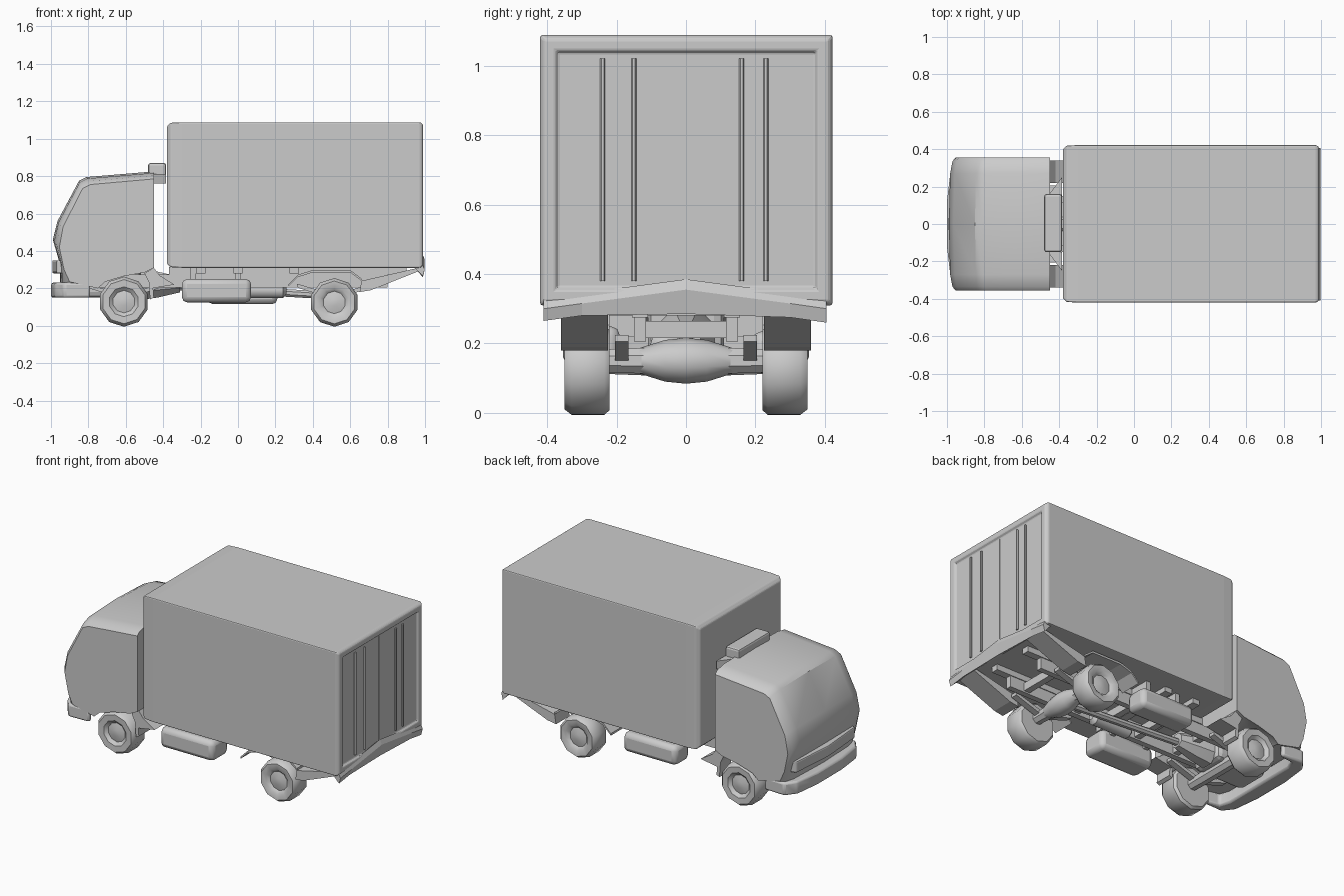
import bpy, bmesh, math
from mathutils import Vector

if "Cube" in bpy.data.objects:
    bpy.data.objects.remove(bpy.data.objects["Cube"])


def loft(name, rings, smooth=None, bevel=0):
    """Skin a list of equal-length point rings and cap both ends."""
    bm = bmesh.new()
    vs = [[bm.verts.new(p) for p in r] for r in rings]
    n = len(vs[0])
    for a, b in zip(vs, vs[1:]):
        for i in range(n):
            bm.faces.new((a[i], a[(i + 1) % n], b[(i + 1) % n], b[i]))
    bm.faces.new(vs[0])
    bm.faces.new(vs[-1])
    bmesh.ops.recalc_face_normals(bm, faces=bm.faces)
    me = bpy.data.meshes.new(name)
    bm.to_mesh(me)
    bm.free()
    ob = bpy.data.objects.new(name, me)
    bpy.context.collection.objects.link(ob)
    if bevel:
        m = ob.modifiers.new("bevel", 'BEVEL')
        m.width = bevel
        m.segments = 2
        m.limit_method = 'ANGLE'
    if smooth:
        bpy.context.view_layer.objects.active = ob
        ob.select_set(True)
        bpy.ops.object.shade_smooth_by_angle(angle=math.radians(smooth))
        ob.select_set(False)
    return ob


def side_prism(name, pts, y0, y1, **k):
    return loft(name, [[(x, y, z) for x, z in pts] for y in (y0, y1)], **k)


def plan_prism(name, pts, z0, z1, **k):
    return loft(name, [[(x, y, z) for x, y in pts] for z in (z0, z1)], **k)


def box(name, x0, x1, y0, y1, z0, z1, **k):
    return plan_prism(name, [(x0, y0), (x1, y0), (x1, y1), (x0, y1)], z0, z1, **k)


def lathe(name, origin, axis, prof, n=10, smooth=40):
    """Turn (distance along axis, radius) pairs around an axis."""
    q = Vector((0, 0, 1)).rotation_difference(Vector(axis))
    o = Vector(origin)
    rings = [[o + q @ Vector((r * math.cos(t), r * math.sin(t), d))
              for t in [2 * math.pi * (i + .5) / n for i in range(n)]] for d, r in prof]
    return loft(name, rings, smooth=smooth)


def rect_ring(x, inset):
    y0, y1, z0, z1 = -.42 + inset, .422 - inset, .31 + inset, 1.088 - inset
    return [(x, y0, z0), (x, y1, z0), (x, y1, z1), (x, y0, z1)]


# Cargo box: softened front edge, full walls, recessed rear doors
loft("cargo_box", [rect_ring(-.38, .022), rect_ring(-.36, .003), rect_ring(-.3, 0),
                   rect_ring(.975, 0), rect_ring(.99, .012), rect_ring(.99, .045),
                   rect_ring(.978, .05)], bevel=.012)
box("door_seam", .975, .982, -.006, .006, .38, 1.03)
for y in (-.24, -.15, .16, .23):
    lathe("door_lock_rod", (.982, y, .38), (0, 0, 1), [(0, .007), (.64, .007)], n=6)

# Rear sill: a bar that thickens downwards at the corners
loft("rear_sill", [[(.94, y, .315), (.985, y, top), (.998, y, top - .03), (.988, y, low)]
                   for y, top, low in ((-.41, .33, .265), (-.3, .345, .28), (0, .385, .285),
                                       (.3, .345, .275), (.405, .33, .26))])

# Cab: slices blend from the side outline to the fuller centre outline
edge = [(-.45, .31), (-.45, .785), (-.79, .755), (-.83, .735), (-.935, .53), (-.955, .42),
        (-.93, .30), (-.90, .235), (-.75, .20), (-.71, .235), (-.61, .265), (-.50, .285)]
centre = [(-.45, .31), (-.45, .825), (-.81, .795), (-.85, .775), (-.965, .56), (-.99, .46),
          (-.955, .34), (-.95, .225), (-.76, .225), (-.71, .265), (-.61, .28), (-.50, .29)]
slices = [(.355, 0), (.335, .45), (.27, .8), (0, 1)]
slices = [(-y, w) for y, w in slices] + [(y, w) for y, w in slices[-2::-1]]
loft("cab", [[(a[0] + (b[0] - a[0]) * w, y, a[1] + (b[1] - a[1]) * w)
              for a, b in zip(edge, centre)] for y, w in slices], smooth=35)

# Cab front: grille band and wrap-round bumper
plan_prism("grille_band", [(-.91, -.31), (-.97, -.29), (-.993, 0), (-.97, .29), (-.91, .31)],
           .28, .35, bevel=.008)
bump = [(-.79, .35), (-.93, .355), (-.98, .29), (-1, .12)]
inner = [(-.79, .32), (-.88, .31), (-.90, .25)]
outline = ([(x, -y) for x, y in bump] + bump[::-1] + inner
           + [(x, -y) for x, y in inner[::-1]])
plan_prism("front_bumper", outline, .15, .23, smooth=35, bevel=.012)
for s in (-1, 1):
    side_prism("cab_step", [(-.50, .28), (-.45, .31), (-.42, .27), (-.34, .22), (-.46, .20)],
               s * .22, s * .34)

# Air intake behind the cab roof
plan_prism("air_intake", [(-.48, -.15), (-.48, .16), (-.385, .16), (-.385, -.15)],
           .77, .87, bevel=.012)
for s in (-1, 1):
    plan_prism("intake_wing", [(-.46, s * .15), (-.385, s * .25), (-.385, s * .15)], .76, .81)

# Wheels with shallow hubs
for x, r in ((-.61, .134), (.515, .13)):
    for s in (-1, 1):
        lathe("wheel", (x, s * .22, r * .96), (0, s, 0),
              [(0, .04), (0, .08), (0, r * .9), (.015, r), (.11, r), (.13, r * .88),
               (.128, .08), (.11, .06), (.12, .02)], n=10)

# Axles and differential
for x, z in ((-.61, .145), (.515, .15)):
    lathe("axle", (x, -.24, z), (0, 1, 0), [(0, .035), (.12, .04), (.36, .04), (.48, .035)], n=8)
lathe("differential", (.515, -.14, .15), (0, 1, 0),
      [(0, .035), (.08, .06), (.14, .066), (.20, .06), (.28, .035)], n=10)

# Chassis rails, cross members and floor bearers
for s in (-1, 1):
    box("chassis_rail", -.88, .80, s * .115, s * .15, .205, .275)
    box("floor_bearer", -.37, .90, s * .11, s * .155, .275, .315)
    for x in (-.61, .515):
        side_prism("leaf_spring", [(x - .2, .225), (x, .165), (x + .2, .225),
                                   (x + .2, .205), (x, .14), (x - .2, .205)], s * .165, s * .205)
for x in (-.80, -.40, -.12, .12, .32, .68):
    box("cross_member", x - .02, x + .02, -.13, .13, .215, .265)
for x in (-.20, 0, .30):
    box("floor_cross_bearer", x - .025, x + .025, -.30, .30, .28, .315)

# Engine, gearbox, drive shaft and exhaust
box("engine", -.87, -.52, -.11, .11, .15, .34, bevel=.03)
lathe("gearbox", (-.53, 0, .22), (1, 0, 0), [(0, .09), (.1, .075), (.22, .045)], n=8)
lathe("drive_shaft", (-.32, 0, .21), (1, 0, -.06), [(0, .022), (.80, .022)], n=8)
lathe("exhaust_silencer", (-.02, -.06, .19), (1, 0, 0),
      [(0, .02), (.02, .045), (.26, .045), (.28, .02)], n=10)

# Fuel tank and battery box hung on the sides
box("fuel_tank", -.30, .07, -.35, -.19, .125, .25, bevel=.028, smooth=40)
box("side_tank", -.16, .21, .19, .33, .115, .235, bevel=.028, smooth=40)
for s, xs in ((-1, (-.24, 0)), (1, (-.08, .13))):
    for x in xs:
        box("tank_bracket", x - .015, x + .015, s * .14, s * .28, .22, .31)

# Rear mudguards and sloping flaps
arch = [(.27, .21), (.32, .26), (.40, .285), (.60, .285), (.66, .24)]
for s in (-1, 1):
    side_prism("mudguard", arch + [(x, z + .013) for x, z in arch[::-1]], s * .22, s * .36)
    side_prism("rear_flap", [(.65, .18), (.71, .19), (.975, .295), (.975, .312), (.66, .24)],
               s * .225, s * .36)
    side_prism("front_mudguard", [(-.47, .14), (-.48, .27), (-.46, .28), (-.45, .15)],
               s * .23, s * .34)
